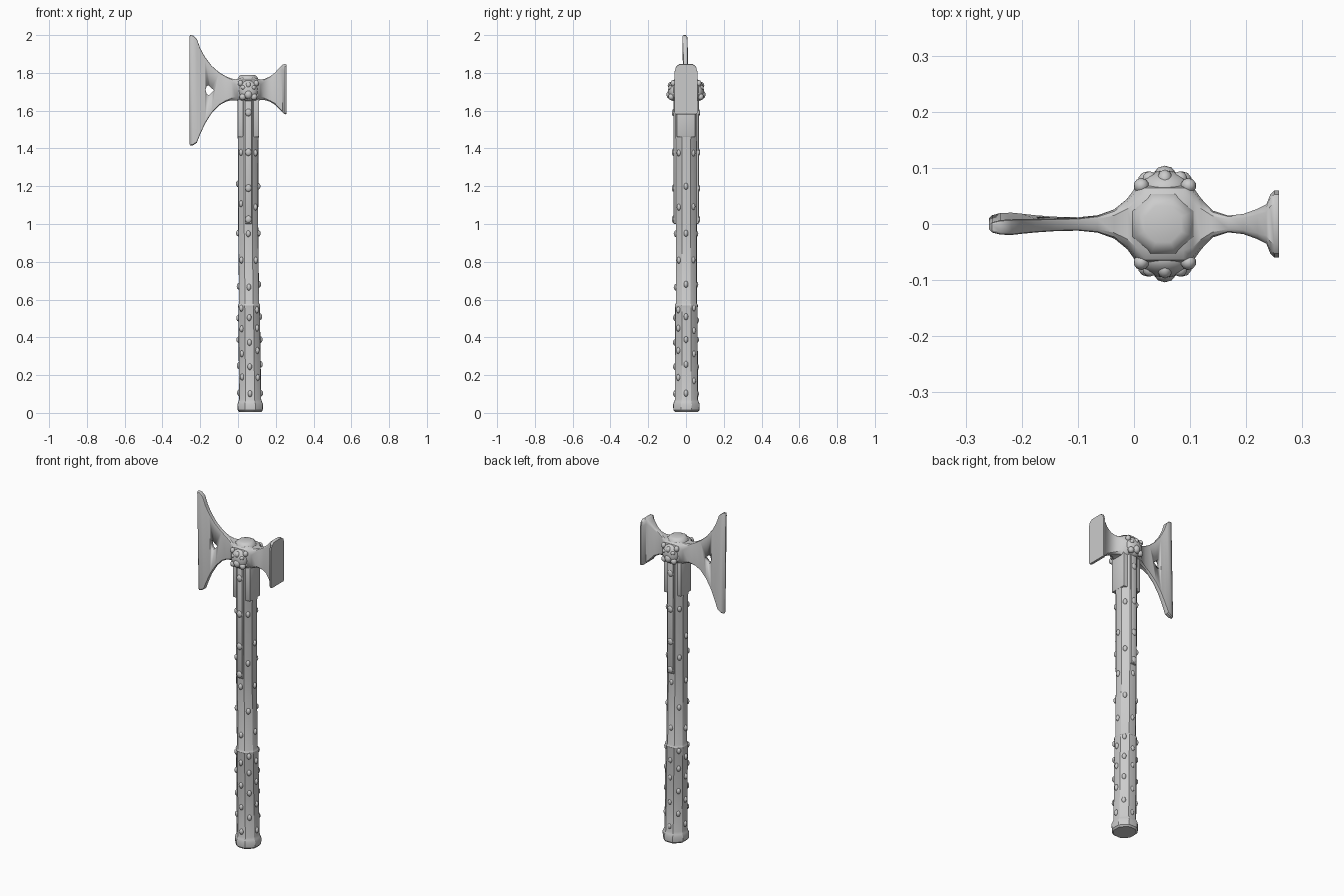
import bpy, bmesh, math, random
from mathutils import Vector, Matrix

if "Cube" in bpy.data.objects:
    bpy.data.objects.remove(bpy.data.objects["Cube"])

random.seed(4)


def axis_x(z):
    """Handle centre line leans very slightly."""
    return 0.065 - 0.011 * min(z / 1.0, 1.0)


def finish(bm, name, angle=40):
    bmesh.ops.recalc_face_normals(bm, faces=bm.faces)
    me = bpy.data.meshes.new(name)
    bm.to_mesh(me)
    bm.free()
    ob = bpy.data.objects.new(name, me)
    bpy.context.collection.objects.link(ob)
    bpy.ops.object.select_all(action='DESELECT')
    ob.select_set(True)
    bpy.context.view_layer.objects.active = ob
    bpy.ops.object.shade_smooth_by_angle(angle=math.radians(angle))
    return ob


def loft(rings):
    bm = bmesh.new()
    loops = [[bm.verts.new(p) for p in r] for r in rings]
    n = len(loops[0])
    for a, b in zip(loops, loops[1:]):
        for i in range(n):
            bm.faces.new((a[i], a[(i + 1) % n], b[(i + 1) % n], b[i]))
    bm.faces.new(loops[0])
    bm.faces.new(loops[-1])
    return bm


def lump(bm, loc, size, sub=2):
    bmesh.ops.create_icosphere(bm, subdivisions=sub, radius=1,
                               matrix=Matrix.Translation(loc) @ Matrix.Diagonal((*size, 1)))


def box(name, lo, hi, bevel):
    bm = bmesh.new()
    lo, hi = Vector(lo), Vector(hi)
    bmesh.ops.create_cube(bm, size=1, matrix=Matrix.Translation((lo + hi) / 2)
                          @ Matrix.Diagonal((*(hi - lo), 1)))
    bmesh.ops.bevel(bm, geom=bm.edges[:], offset=bevel, segments=2, affect='EDGES', profile=0.5)
    return finish(bm, name)


# Handle: softened octagon section, with pommel, grip and shaft steps
def radius(a, r):
    m = (a + math.pi / 8) % (math.pi / 4) - math.pi / 8
    return r * (0.3 + 0.7 / math.cos(m))


profile = [(0.005, 0.058), (0.014, 0.066), (0.045, 0.068), (0.058, 0.063), (0.072, 0.058),
           (0.3, 0.058), (0.555, 0.057), (0.568, 0.059), (0.58, 0.053), (1.0, 0.053),
           (1.44, 0.054), (1.46, 0.056), (1.68, 0.056)]
rings = []
for z, r in profile:
    ring = []
    for i in range(32):
        a = math.tau * i / 32
        q = radius(a, r)
        ring.append((axis_x(z) + q * math.cos(a), 0.002 + 1.04 * q * math.sin(a), z))
    rings.append(ring)
finish(loft(rings), "handle", 30)

# Studs in staggered rows around grip and shaft
bm = bmesh.new()
rows = [0.11, 0.18, 0.25, 0.32, 0.38, 0.44, 0.5, 0.555, 0.67, 0.8, 0.95, 1.1, 1.21, 1.38]
for k, z in enumerate(rows):
    r = 0.057 if z < 0.57 else 0.053
    for i in range(4):
        a = math.pi / 2 * i + (k % 2) * math.pi / 4
        if z > 1.0 and abs(math.cos(a)) < 0.1:
            continue
        q, zz = radius(a, r), z + random.uniform(-0.012, 0.012)
        lump(bm, (axis_x(zz) + q * math.cos(a), q * math.sin(a), zz), (0.012, 0.012, 0.018))
finish(bm, "handle_studs")

# Long front/back straps and short side straps under the head
box("long_strap", (0.036, -0.066, 1.0), (0.074, 0.068, 1.67), 0.006)
box("side_strap", (-0.002, -0.05, 1.46), (0.112, 0.05, 1.67), 0.006)
bm = bmesh.new()
for z in (1.025, 1.19, 1.38, 1.59):
    for s in (-1, 1):
        lump(bm, (0.055, s * 0.066, z), (0.017, 0.009, 0.02))
finish(bm, "strap_rivets")

# Axe head lofted from cutting edge to hammer face: x, z low, z high, half thickness
stations = [(-0.258, 1.425, 1.99, 0.004), (-0.253, 1.415, 2.0, 0.009), (-0.238, 1.417, 1.998, 0.013),
            (-0.218, 1.43, 1.98, 0.014), (-0.2, 1.475, 1.93, 0.013), (-0.175, 1.53, 1.884, 0.012),
            (-0.14, 1.586, 1.838, 0.011), (-0.1, 1.628, 1.803, 0.011), (-0.065, 1.647, 1.782, 0.015),
            (-0.035, 1.655, 1.77, 0.026), (-0.012, 1.655, 1.766, 0.045), (0.003, 1.65, 1.768, 0.066),
            (0.022, 1.65, 1.775, 0.072), (0.088, 1.65, 1.775, 0.072), (0.105, 1.65, 1.768, 0.066),
            (0.12, 1.657, 1.765, 0.045), (0.14, 1.656, 1.768, 0.024), (0.168, 1.648, 1.78, 0.015),
            (0.195, 1.632, 1.8, 0.018), (0.22, 1.606, 1.828, 0.027), (0.236, 1.59, 1.843, 0.035),
            (0.243, 1.583, 1.846, 0.053), (0.25, 1.581, 1.846, 0.06), (0.258, 1.582, 1.844, 0.06)]
rings = []
for x, lo, hi, t in stations:
    c = min(0.4 * t, 0.025)
    cb = c if x < 0.2 else 0.006
    section = [(-t, lo + cb), (-t + cb, lo), (t - cb, lo), (t, lo + cb), (t, hi - c * 1.6),
               (t - 0.3 * c, hi - 0.5 * c), (t - c, hi), (c - t, hi), (0.3 * c - t, hi - 0.5 * c),
               (-t, hi - c * 1.6)]
    lean = 0.022 * min(max(-x / 0.2, 0), 1)
    rings.append([(x, y + lean * (1.72 - z), z) for y, z in section])
head = finish(loft(rings), "axe_head", 35)

# Drop-shaped hole through the blade
hole = [(-0.172, 1.712), (-0.166, 1.73), (-0.155, 1.734), (-0.145, 1.722), (-0.126, 1.708),
        (-0.142, 1.692), (-0.154, 1.682), (-0.166, 1.687)]
cutter = finish(loft([[(x, y, z) for x, z in hole] for y in (-0.1, 0.1)]), "hole_cutter")
cutter.hide_render = True
bpy.ops.object.select_all(action='DESELECT')
bpy.context.view_layer.objects.active = head
head.select_set(True)
mod = head.modifiers.new("hole", 'BOOLEAN')
mod.operation, mod.solver, mod.object = 'DIFFERENCE', 'EXACT', cutter
bpy.ops.object.modifier_move_to_index(modifier="hole", index=0)
bpy.ops.object.modifier_apply(modifier="hole")
bpy.data.objects.remove(cutter)

# Domed octagonal cap on top of the head
bm = loft([[(0.052 + r * math.cos(math.tau * (i + 0.5) / 8), r * math.sin(math.tau * (i + 0.5) / 8), z)
            for i in range(8)] for r, z in ((0.062, 1.76), (0.056, 1.775), (0.046, 1.786), (0.035, 1.79))])
finish(bm, "head_cap", 50)

# Carved beast faces on the front and back of the head
bm = bmesh.new()
for s in (-1, 1):
    lump(bm, (0.055, s * 0.062, 1.705), (0.05, 0.033, 0.056), 3)      # face
    lump(bm, (0.055, s * 0.085, 1.685), (0.021, 0.019, 0.024))        # muzzle
    lump(bm, (0.055, s * 0.08, 1.735), (0.014, 0.017, 0.018))         # brow
    for m in (-1, 1):
        lump(bm, (0.055 + m * 0.042, s * 0.068, 1.745), (0.014, 0.014, 0.017))  # ear
        lump(bm, (0.055 + m * 0.027, s * 0.08, 1.722), (0.013, 0.014, 0.012))   # eye ridge
        lump(bm, (0.055 + m * 0.03, s * 0.078, 1.673), (0.018, 0.016, 0.018))   # cheek
finish(bm, "beast_faces", 60)
